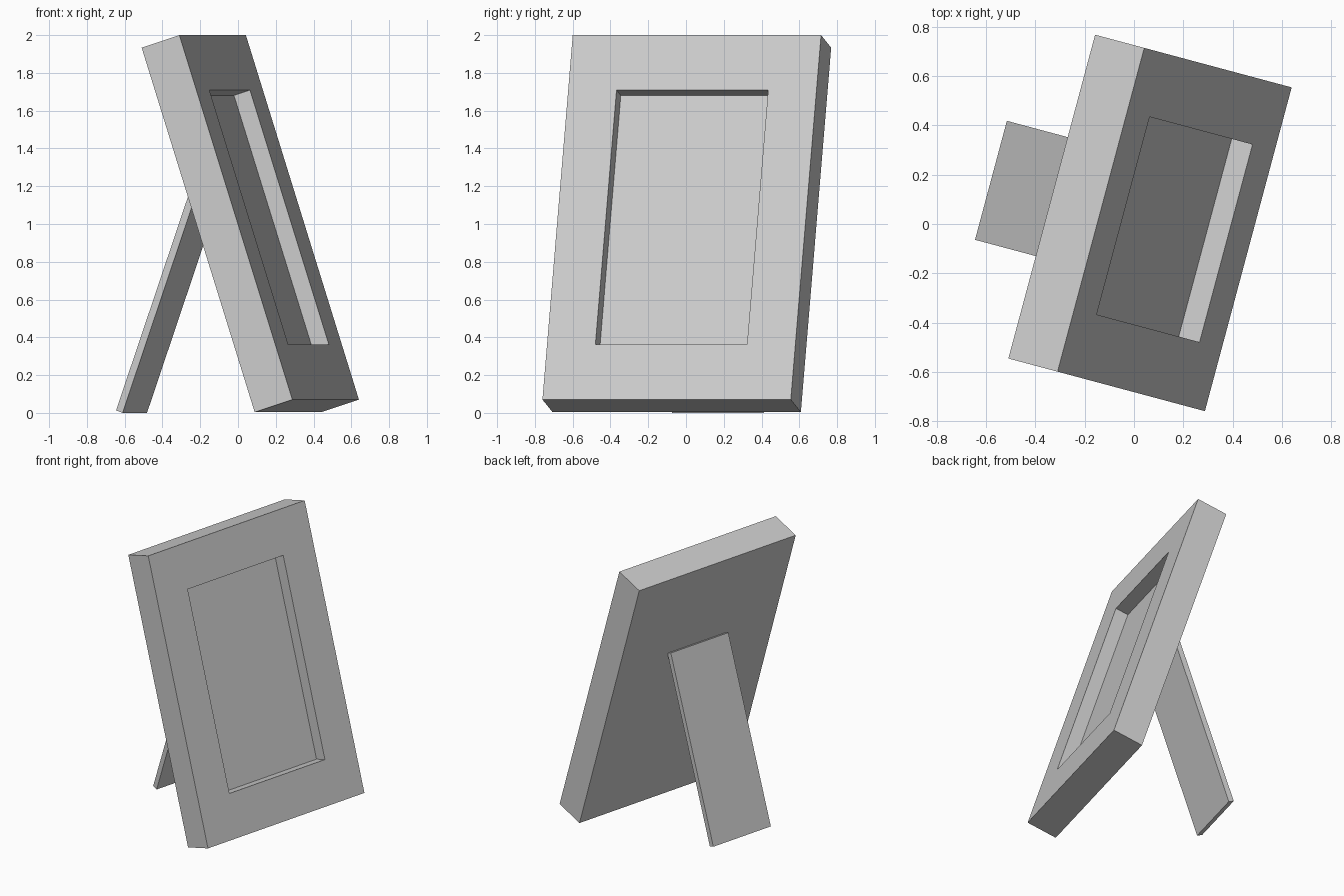
import bpy, bmesh
from math import radians
from mathutils import Matrix, Vector

cube = bpy.data.objects.get("Cube")
if cube:
    bpy.data.objects.remove(cube, do_unlink=True)

GREY = (0.6, 0.6, 0.6, 1.0)
mat = bpy.data.materials.new("plain grey")
mat.use_nodes = True
mat.diffuse_color = GREY
mat.node_tree.nodes["Principled BSDF"].inputs["Base Color"].default_value = GREY

TURN = Matrix.Rotation(radians(75), 4, 'Z')   # whole stand turned on the table


def block(bm, size, centre):
    place = Matrix.Translation(centre) @ Matrix.Diagonal((*size, 1))
    bmesh.ops.create_cube(bm, size=1, matrix=place)


def finish(bm, name, position, lean):
    """Tip the part about its own width, move it, then turn it with the stand."""
    bm.transform(TURN @ Matrix.Translation(position) @ Matrix.Rotation(radians(lean), 4, 'X'))
    bmesh.ops.recalc_face_normals(bm, faces=bm.faces)
    mesh = bpy.data.meshes.new(name)
    bm.to_mesh(mesh)
    bm.free()
    mesh.materials.append(mat)
    bpy.context.collection.objects.link(bpy.data.objects.new(name, mesh))


# Picture frame: thick panel with a recessed window in its front
WIDTH, HEIGHT, THICK = 1.361, 2.027, 0.217
OPEN_W, OPEN_H, RECESS = 0.831, 1.415, 0.092
bm = bmesh.new()
block(bm, (WIDTH, THICK, HEIGHT), (0, THICK / 2, 0))
bm.normal_update()
front = min(bm.faces, key=lambda f: f.normal.y)
bmesh.ops.inset_individual(bm, faces=[front], thickness=0.2)
for v in front.verts:
    v.co.x = OPEN_W / 2 if v.co.x > 0 else -OPEN_W / 2
    v.co.z = OPEN_H / 2 if v.co.z > 0 else -OPEN_H / 2
floor = bmesh.ops.extrude_discrete_faces(bm, faces=[front])["faces"][0]
bmesh.ops.translate(bm, verts=floor.verts, vec=Vector((0, RECESS, 0)))
finish(bm, "picture_frame", (0.021, -0.165, 1.035), -17.8)

# Rear support leg: thin flat strut leaning against the back
LEG_W, LEG_T, LEG_L = 0.5, 0.038, 1.342
bm = bmesh.new()
block(bm, (LEG_W, LEG_T, LEG_L), (0, -LEG_T / 2, LEG_L / 2))
finish(bm, "support_leg", (0.021, 0.607, 0.013), 19.2)
